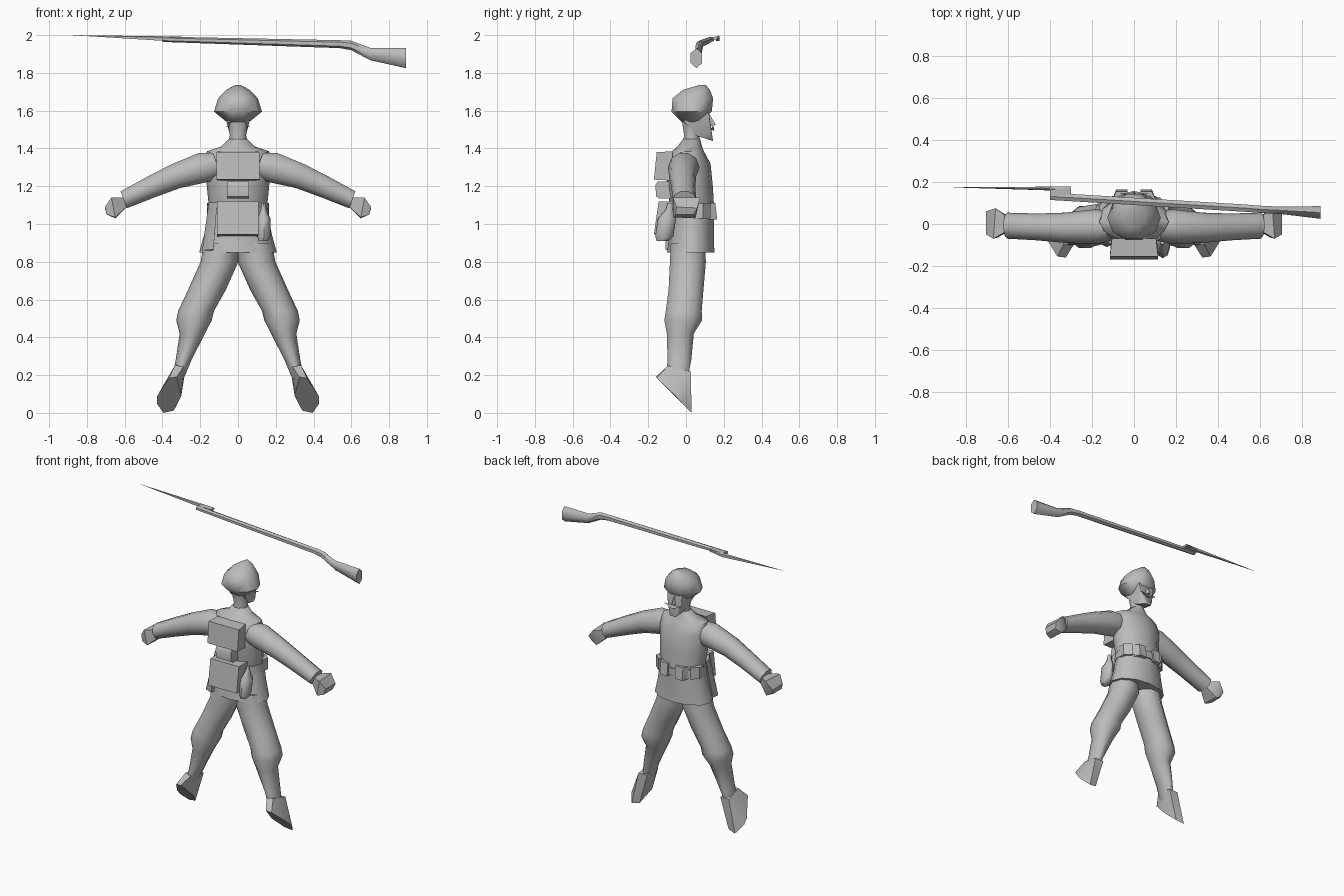
import bpy, bmesh, math
from mathutils import Vector

X, Y, Z = Vector((1, 0, 0)), Vector((0, 1, 0)), Vector((0, 0, 1))
grey = bpy.data.materials.new("plain_grey")
grey.diffuse_color = (0.5, 0.5, 0.5, 1)


def finish(name, bm, angle):
    bmesh.ops.recalc_face_normals(bm, faces=bm.faces)
    me = bpy.data.meshes.new(name)
    bm.to_mesh(me)
    bm.free()
    me.materials.append(grey)
    ob = bpy.data.objects.new(name, me)
    bpy.context.collection.objects.link(ob)
    bpy.ops.object.select_all(action='DESELECT')
    ob.select_set(True)
    bpy.context.view_layer.objects.active = ob
    bpy.ops.object.shade_smooth_by_angle(angle=math.radians(angle))
    return ob


def loft(name, rings, u=X, v=Y, sides=10, side=1, turn=0.0, angle=50):
    """Skin rings given as (x, y, z, half size along u, half size along v)."""
    bm = bmesh.new()
    loops = []
    for x, y, z, a, b in rings:
        loop = []
        for i in range(sides):
            t = math.tau * (i + turn) / sides
            p = Vector((x, y, z)) + u * a * math.cos(t) + v * b * math.sin(t)
            p.x *= side
            loop.append(bm.verts.new(p))
        loops.append(loop)
    for lo, hi in zip(loops, loops[1:]):
        for i in range(sides):
            j = (i + 1) % sides
            bm.faces.new((lo[i], lo[j], hi[j], hi[i]))
    bm.faces.new(loops[0])
    bm.faces.new(loops[-1])
    return finish(name, bm, angle)


def hull(name, points, side=1, angle=35):
    bm = bmesh.new()
    for x, y, z in points:
        bm.verts.new((x * side, y, z))
    res = bmesh.ops.convex_hull(bm, input=bm.verts)
    bmesh.ops.delete(bm, geom=list({g for g in res["geom_interior"] if isinstance(g, bmesh.types.BMVert)}),
                     context='VERTS')
    return finish(name, bm, angle)


def slab(name, x0, x1, profile, side=1):
    """Extrude a convex (y, z) profile between two x positions."""
    return hull(name, [(x, y, z) for x in (x0, x1) for y, z in profile], side)


def both(points):
    return [(s * x, y, z) for x, y, z in points for s in (1, -1)]


# Jacket body and flared skirt
loft("jacket", [(0, .035, 1.07, .152, .115), (0, .02, 1.2, .165, .122),
                (0, .015, 1.32, .172, .115), (0, .01, 1.385, .165, .085),
                (0, .02, 1.41, .09, .065), (0, .03, 1.45, .05, .045)], sides=12)
loft("jacket_skirt", [(0, .025, .85, .205, .125), (0, .03, .95, .178, .118),
                      (0, .035, 1.08, .153, .115)], sides=12)
loft("belt", [(0, .035, 1.035, .165, .122), (0, .035, 1.085, .16, .122)], sides=12)

# Neck, face and headgear
loft("neck", [(0, .03, 1.4, .06, .055), (0, .03, 1.47, .043, .042),
              (0, .03, 1.55, .06, .055)])
hull("face", both([(.022, .143, 1.44), (.04, .06, 1.465), (.06, -.01, 1.54), (.065, 0, 1.6),
                   (.06, .12, 1.6), (.05, .128, 1.53), (.045, .125, 1.48)]), angle=50)
hull("nose", [(0, .158, 1.525), (.015, .125, 1.515), (-.015, .125, 1.515), (0, .125, 1.58)])
loft("helmet", [(0, .03, 1.54, .06, .055), (0, .03, 1.595, .127, .112),
                (0, .036, 1.665, .105, .113), (0, .055, 1.71, .062, .075),
                (0, .09, 1.737, .012, .015)])

# Limbs, mirrored
for side, tag in ((1, "right"), (-1, "left")):
    loft("sleeve_" + tag,
         [(.11, -.01, 1.315, .07, .07), (.18, -.012, 1.3, .083, .085),
          (.33, -.018, 1.253, .072, .07), (.46, -.014, 1.196, .064, .061),
          (.605, -.008, 1.128, .062, .05)],
         u=Y, v=Vector((.35, 0, .94)), side=side)
    hull("hand_" + tag,
         [(.59, -.03, 1.09), (.59, .03, 1.09), (.6, -.03, 1.14), (.6, .03, 1.14),
          (.65, -.065, 1.035), (.65, .05, 1.03), (.695, -.055, 1.05), (.695, .04, 1.05),
          (.705, -.05, 1.09), (.705, .06, 1.085), (.67, -.07, 1.14), (.66, .075, 1.14)],
         side=side)
    loft("trouser_leg_" + tag,
         [(.09, .01, .9, .09, .095), (.098, .01, .8, .1, .1),
          (.165, .0, .65, .1, .097), (.222, -.012, .54, .095, .1),
          (.233, -.015, .49, .094, .105), (.242, -.03, .42, .067, .075),
          (.288, -.035, .28, .042, .066), (.322, -.05, .17, .03, .06)], side=side)
    hull("boot_" + tag,
         [(.325, -.16, .19), (.365, -.155, .185), (.43, -.05, .085), (.43, -.02, .05),
          (.395, .03, 0), (.34, .02, .012), (.3, -.06, .09), (.285, -.095, .25),
          (.335, -.095, .25), (.28, .025, .22), (.345, .025, .22)], side=side)
    # Belt pouches and moustache tips
    hull("front_pouch_" + tag, [(x, y, z) for z, o in ((1.025, .165), (1.11, .155))
                                for x, y in ((.03, .1), (.03, o), (.085, o), (.12, .08))],
         side=side)
    hull("side_pouch_" + tag, [(x, y, z) for z in (1.03, 1.11)
                               for x, y in ((.1, .07), (.12, .13), (.165, .09), (.16, .04))],
         side=side)
    hull("moustache_" + tag, [(0, .125, 1.5), (0, .15, 1.495), (0, .14, 1.515),
                              (.07, .145, 1.52)], side=side)

# Equipment on the back
hull("upper_pack", both([(.115, -.155, 1.38), (.105, -.07, 1.385), (.115, -.17, 1.235),
                         (.11, -.08, 1.23)]))
slab("mess_tin", -.058, .058, [(-.15, 1.225), (-.08, 1.225), (-.162, 1.205),
                               (-.158, 1.145), (-.14, 1.135), (-.07, 1.135)])
slab("lower_bag", -.11, .108, [(-.145, 1.12), (-.05, 1.12), (-.17, .945), (-.07, .935)])
loft("water_bottle", [(.135, -.125, .91, .025, .03), (.137, -.115, .935, .034, .048),
                      (.137, -.1, 1.03, .034, .048), (.135, -.088, 1.075, .015, .02),
                      (.135, -.083, 1.11, .012, .014)], sides=8)
hull("tool_sheath", [(-.19, -.08, .86), (-.13, -.11, .865), (-.185, -.03, .86), (-.13, -.06, .86),
                     (-.155, -.03, 1.115), (-.11, -.1, 1.115), (-.155, 0, 1.115),
                     (-.11, -.04, 1.115)])

# Rifle floating above the head
loft("rifle", [(.89, .055, 1.878, .035, .053), (.70, .065, 1.9, .02, .033),
               (.6, .07, 1.945, .02, .025), (.54, .075, 1.952, .02, .021),
               (-.4, .132, 1.978, .02, .014)], u=Y, v=Z, sides=6, turn=.5)
slab("bayonet_lug", -.4, -.3, [(.135, 1.975), (.135, 1.99), (.168, 1.978), (.168, 1.992)])
hull("bayonet_blade", [(-.885, .175, 2.0), (-.3, .158, 1.985), (-.3, .178, 1.985),
                       (-.4, .16, 1.97), (-.4, .178, 1.97), (-.4, .168, 1.994)])
